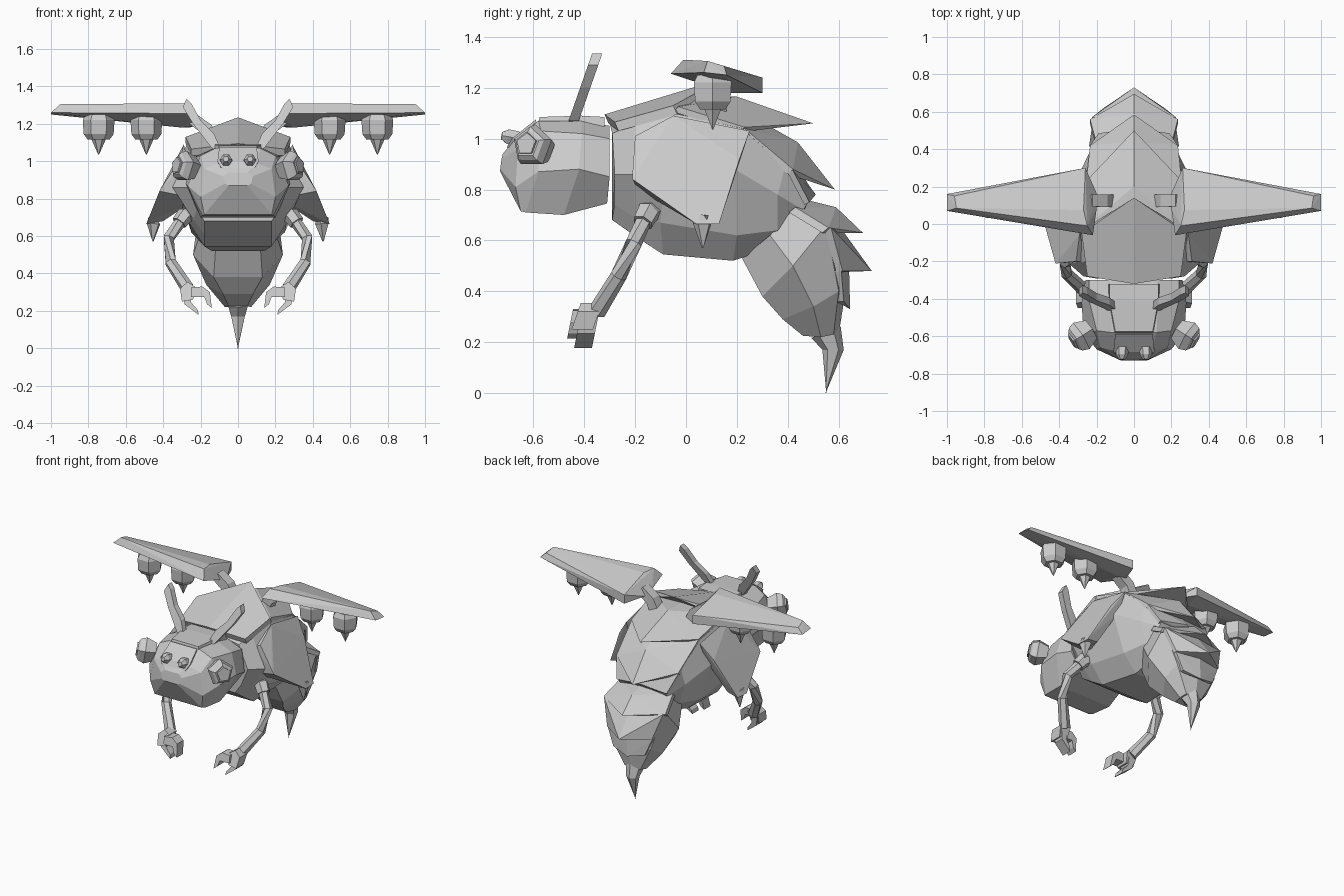
import bpy, bmesh, math
from mathutils import Vector

grey = bpy.data.materials.new("light_grey")
grey.diffuse_color = (0.6, 0.6, 0.6, 1)


def finish(bm, name):
    bmesh.ops.recalc_face_normals(bm, faces=bm.faces)
    me = bpy.data.meshes.new(name)
    bm.to_mesh(me)
    bm.free()
    me.materials.append(grey)
    ob = bpy.data.objects.new(name, me)
    bpy.context.collection.objects.link(ob)
    return ob


def skin(bm, rings):
    """Bridge equal rings of points and cap both ends."""
    vs = [[bm.verts.new(p) for p in r] for r in rings]
    n = len(vs[0])
    for a, b in zip(vs, vs[1:]):
        for i in range(n):
            bm.faces.new((a[i], a[(i + 1) % n], b[(i + 1) % n], b[i]))
    bm.faces.new(vs[0])
    bm.faces.new(vs[-1])


def loft(name, halves):
    """Symmetric body from half rings running top to bottom."""
    bm = bmesh.new()
    skin(bm, [h + [(-x, y, z) for x, y, z in reversed(h) if x > 0] for h in halves])
    return finish(bm, name)


def hull(name, pts):
    bm = bmesh.new()
    vs = [bm.verts.new(p) for p in pts]
    res = bmesh.ops.convex_hull(bm, input=vs)
    junk = {v for v in res["geom_interior"] + res["geom_unused"]
            if isinstance(v, bmesh.types.BMVert)}
    bmesh.ops.delete(bm, geom=list(junk), context='VERTS')
    return finish(bm, name)


def tube(name, path, radii, sides=6, phase=0.0):
    """Polygonal sweep along a path with a radius at each point."""
    path = [Vector(p) for p in path]
    rings = []
    for i, (p, r) in enumerate(zip(path, radii)):
        d = path[min(i + 1, len(path) - 1)] - path[max(i - 1, 0)]
        q = d.to_track_quat('Z', 'Y')
        ang = [phase + 2 * math.pi * k / sides for k in range(sides)]
        rings.append([p + q @ Vector((r * math.cos(a), r * math.sin(a), 0)) for a in ang])
    bm = bmesh.new()
    skin(bm, rings)
    return finish(bm, name)


def slab(name, s, outline, y0, slope, t):
    """Flat blade: (x, z) outline with thickness 2t, leaning in y by slope."""
    z0 = outline[0][1]
    bm = bmesh.new()
    skin(bm, [[(s * x, y0 + slope * (z - z0) + d, z) for x, z in outline] for d in (-t, t)])
    return finish(bm, name)


def both(pts):
    return pts + [(-x, y, z) for x, y, z in pts if x > 0]


def plate(name, half, drop):
    """Pointed back plate: mirrored outline thickened along the drop vector."""
    top = both(half)
    low = [tuple(Vector(p) + Vector(drop)) for p in top if p != half[-1]]
    return hull(name, top + low)


# Thorax
loft("thorax", [
    [(0, -.30, 1.06), (.21, -.29, 1.02), (.27, -.28, .86), (.22, -.28, .74), (.18, -.29, .68)],
    [(0, -.20, 1.10), (.25, -.20, 1.06), (.35, -.21, .86), (.24, -.20, .69), (.18, -.19, .61)],
    [(0, -.05, 1.14), (.27, -.05, 1.10), (.36, -.08, .88), (.26, -.10, .67), (.18, -.09, .545)],
    [(0, .20, 1.11), (.26, .22, 1.04), (.33, .19, .88), (.25, .20, .62), (.14, .185, .52)],
    [(0, .40, .95), (.235, .39, .89), (.245, .36, .78), (.20, .36, .64), (.12, .36, .58)],
    [(0, .50, .79), (.18, .48, .75), (.18, .46, .72), (.14, .44, .67), (.08, .42, .64)]])

# Overlapping back plates of the thorax
plate("front_back_plate", [(0, -.32, 1.095), (.25, -.28, 1.065), (.28, -.05, 1.13),
                           (0, .14, 1.235)], (0, .015, -.035))
plate("middle_back_plate", [(0, -.05, 1.16), (.275, -.03, 1.125), (.255, .23, 1.045),
                            (0, .20, 1.165), (0, .50, 1.06)], (0, -.02, -.02))
plate("rear_back_plate", [(0, .22, 1.11), (.255, .23, 1.04), (.235, .42, .88),
                          (0, .44, .985), (0, .585, .80)], (0, -.02, -.02))
plate("tail_back_plate", [(0, .40, .93), (.235, .42, .875), (.19, .485, .75),
                          (0, .51, .78)], (0, -.02, -.01))

# Abdomen, its back plates and the stinger
loft("abdomen", [
    [(0, .46, .75), (.18, .42, .72), (.20, .33, .62), (.12, .22, .53)],
    [(0, .62, .65), (.22, .55, .66), (.24, .42, .50), (.13, .30, .38)],
    [(0, .63, .42), (.15, .60, .40), (.17, .50, .34), (.08, .38, .29)],
    [(0, .60, .23), (.06, .58, .23), (.07, .53, .22), (.05, .46, .225)]])
plate("upper_tail_plate", [(0, .45, .765), (.20, .43, .73), (.235, .56, .65),
                           (0, .59, .73), (0, .695, .63)], (0, -.025, -.02))
plate("middle_tail_plate", [(0, .60, .66), (.225, .57, .65), (.17, .615, .48),
                            (0, .64, .60), (0, .73, .48)], (0, -.025, -.005))
plate("lower_tail_plate", [(0, .64, .52), (.17, .61, .48), (.12, .62, .36),
                           (0, .645, .33)], (0, -.03, 0))
tube("stinger", [(0, .55, .24), (0, .578, .17), (0, .55, .0)], [.062, .042, .002], 6, math.pi / 6)

# Head with raised crown strip and brow panel
loft("head", [
    [(.12, -.30, 1.05), (.24, -.30, 1.00), (.26, -.30, .85), (.17, -.31, .745)],
    [(.13, -.41, 1.07), (.24, -.41, 1.02), (.28, -.42, .88), (.20, -.48, .70)],
    [(.12, -.58, 1.07), (.20, -.57, 1.03), (.27, -.58, .87), (.19, -.63, .71)],
    [(.10, -.68, .99), (.18, -.66, .96), (.20, -.67, .81), (.18, -.65, .715)],
    [(.05, -.72, .94), (.08, -.725, .92), (.07, -.73, .88), (.05, -.73, .87)]])
hull("crown_strip", both([(.13, -.32, 1.085), (.13, -.41, 1.09), (.10, -.575, 1.085),
                          (.14, -.32, 1.03), (.14, -.41, 1.03), (.11, -.59, 1.03)]))
hull("brow_panel", both([(.10, -.59, 1.075), (.11, -.685, 1.0), (.09, -.705, .965),
                         (.10, -.58, 1.02), (.09, -.66, .96)]))

# Mirrored parts
for s, side in ((1, "right"), (-1, "left")):
    def m(*pts):
        return [(s * x, y, z) for x, y, z in pts]

    # Large stepped side eye with its lens, and small front eye
    tube(side + "_eye", m((.23, -.565, .96), (.285, -.60, .97), (.315, -.619, .975),
                          (.325, -.625, .977)), [.06, .087, .073, .055], 5, .3)
    tube(side + "_eye_lens", m((.30, -.61, .973), (.332, -.629, .979)), [.05, .045], 5, .3)
    tube(side + "_small_eye", m((.063, -.66, 1.0), (.064, -.70, 1.008), (.065, -.725, 1.012)),
         [.033, .033, .016], 6)

    # Hooked antenna blade
    slab(side + "_antenna", s, [(.09, 1.06), (.13, 1.15), (.20, 1.22), (.25, 1.31), (.275, 1.335),
                                (.295, 1.29), (.24, 1.20), (.14, 1.07)], -.445, .35, .02)

    # Flared shoulder shield with its lower spike
    hull(side + "_shield", m(
        (.31, -.20, 1.01), (.29, -.05, 1.09), (.28, .25, 1.03), (.405, -.21, .865),
        (.42, -.21, .84), (.36, .21, .92), (.49, .04, .665), (.485, .13, .665),
        (.26, -.20, .98), (.22, -.19, .80), (.29, .20, .90), (.40, .05, .68), (.40, .12, .68)))
    tube(side + "_shield_spike", m((.45, .07, .70), (.45, .065, .665), (.455, .065, .57)),
         [.035, .038, .003], 5)

    # Wing with a prow-shaped root, strut and hanging pods
    hull(side + "_wing", m(
        (.25, -.01, 1.31), (.27, .075, 1.305), (.26, .30, 1.24), (.95, .085, 1.305),
        (.96, .15, 1.285), (.22, -.06, 1.255), (.26, .30, 1.18), (1.0, .07, 1.26),
        (1.0, .16, 1.25), (.20, .08, 1.215), (.20, .165, 1.195), (.30, .17, 1.18)))
    tube(side + "_wing_strut", m((.14, .125, 1.12), (.165, .125, 1.17), (.24, .125, 1.225)),
         [.048, .048, .045], 4, math.pi / 4)
    for i, x in enumerate((.49, .745)):
        tube(f"{side}_pod_{i + 1}", m((x, .105, 1.25), (x, .105, 1.22), (x, .105, 1.145),
                                      (x, .105, 1.115)), [.07, .085, .08, .058], 6)
        tube(f"{side}_pod_tip_{i + 1}", m((x, .105, 1.125), (x, .105, 1.035)), [.042, .002], 6)

    # Arm, shoulder joint and claw
    tube(side + "_shoulder_joint", m((.24, -.12, .72), (.285, -.15, .71), (.315, -.17, .67)),
         [.035, .047, .042], 6)
    tube(side + "_arm", m((.29, -.155, .70), (.37, -.205, .59), (.36, -.265, .46),
                          (.27, -.35, .32)), [.032, .032, .032, .036], 6)
    slab(side + "_palm", s, [(.23, .33), (.27, .355), (.31, .32), (.30, .25), (.24, .26)],
         -.38, .35, .042)
    slab(side + "_outer_claw", s, [(.25, .30), (.30, .30), (.285, .235), (.21, .178),
                                   (.215, .205), (.25, .245)], -.38, .2, .035)
    slab(side + "_inner_claw", s, [(.25, .325), (.19, .33), (.15, .30), (.14, .215),
                                   (.165, .235), (.18, .275), (.25, .275)], -.41, .2, .035)
